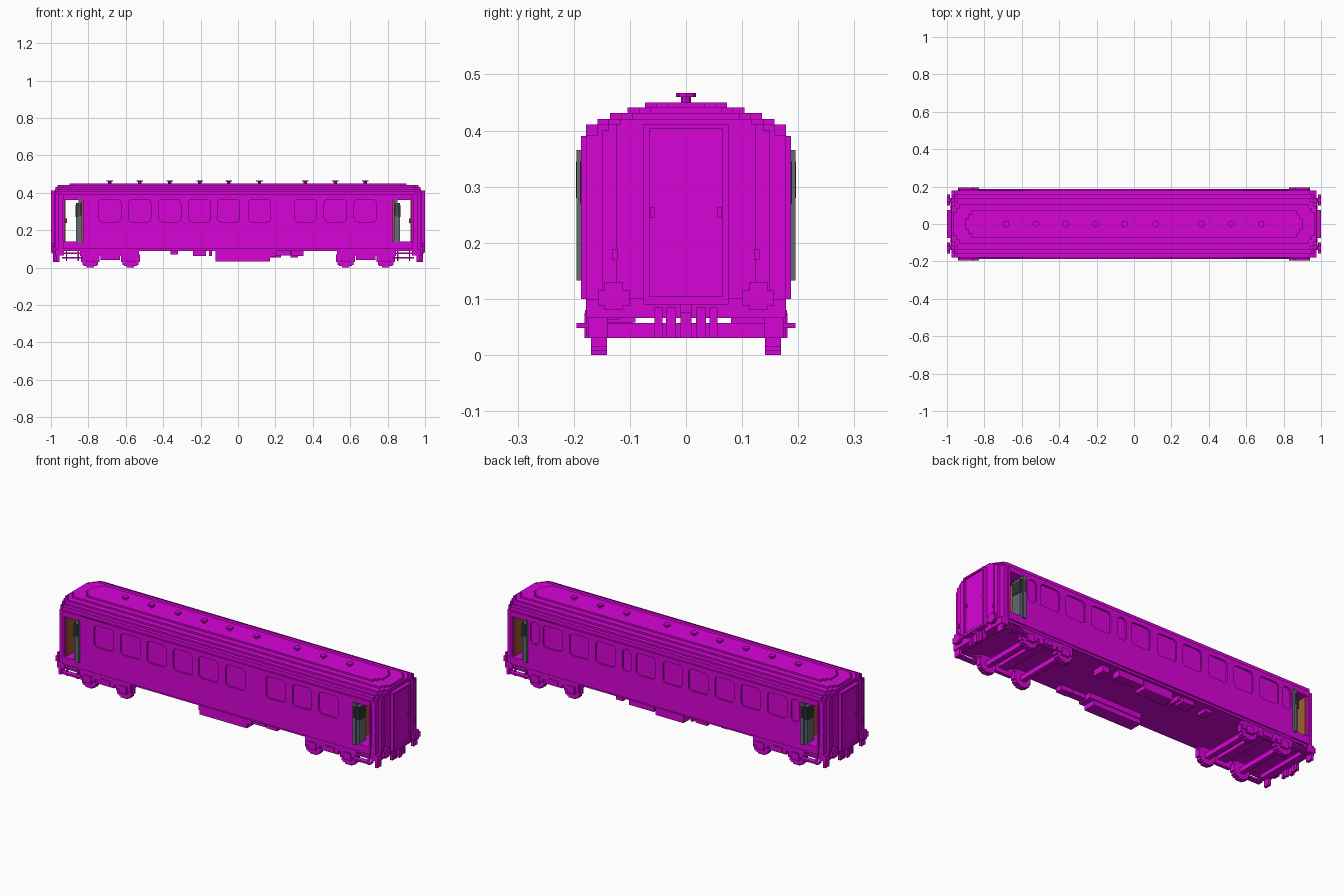
import bpy, bmesh, math
from mathutils import Matrix

if "Cube" in bpy.data.objects:
    bpy.data.objects.remove(bpy.data.objects["Cube"], do_unlink=True)


def material(name, rgb):
    m = bpy.data.materials.new(name)
    m.use_nodes = True
    m.diffuse_color = (*rgb, 1)
    b = m.node_tree.nodes["Principled BSDF"]
    b.inputs["Base Color"].default_value = (*rgb, 1)
    b.inputs["Roughness"].default_value = 0.8
    return m


MAGENTA = material("magenta", (0.69, 0.001, 0.69))
GREY = material("slate_grey", (0.13, 0.145, 0.17))
DARK = material("dark_glass", (0.03, 0.032, 0.035))
BROWN = material("wood_brown", (0.36, 0.11, 0.035))


def finish(name, me, mat):
    me.materials.clear()
    me.materials.append(mat)
    ob = bpy.data.objects.new(name, me)
    bpy.context.collection.objects.link(ob)
    return ob


def add_box(bm, x0, x1, y0, y1, z0, z1):
    size = Matrix.Diagonal((abs(x1 - x0), abs(y1 - y0), abs(z1 - z0), 1))
    mid = Matrix.Translation(((x0 + x1) / 2, (y0 + y1) / 2, (z0 + z1) / 2))
    bmesh.ops.create_cube(bm, size=1, matrix=mid @ size)


def from_bmesh(name, bm, mat):
    me = bpy.data.meshes.new(name)
    bm.to_mesh(me)
    bm.free()
    return finish(name, me, mat)


def boxes(name, items, mat=MAGENTA, mx=False, my=False):
    """One object from boxes (x0, x1, y0, y1, z0, z1), optionally mirrored."""
    bm = bmesh.new()
    for x0, x1, y0, y1, z0, z1 in items:
        for sx in ((1, -1) if mx else (1,)):
            for sy in ((1, -1) if my else (1,)):
                add_box(bm, sx * x0, sx * x1, sy * y0, sy * y1, z0, z1)
    return from_bmesh(name, bm, mat)


def rounded(x, w, z0, z1, r):
    """Outline of a rectangle with rounded corners."""
    pts = []
    for i, (sx, zc) in enumerate(((1, z1 - r), (-1, z1 - r), (-1, z0 + r), (1, z0 + r))):
        for k in range(4):
            a = math.radians(90 * i + 30 * k)
            pts.append((x + sx * (w / 2 - r) + r * math.cos(a), zc + r * math.sin(a)))
    return pts


def wall_panel(name, y, windows):
    """Side sheet with window holes: a filled 2D curve stood upright."""
    cu = bpy.data.curves.new(name, 'CURVE')
    cu.dimensions = '2D'
    cu.fill_mode = 'BOTH'
    cu.extrude = 0.0045
    outer = [(-0.83, 0.10), (0.83, 0.10), (0.83, 0.39), (-0.83, 0.39)]
    for pts in [outer] + [rounded(x, w, 0.245, 0.365, 0.02) for x, w in windows]:
        sp = cu.splines.new('POLY')
        sp.points.add(len(pts) - 1)
        for p, (px, pz) in zip(sp.points, pts):
            p.co = (px, pz, 0, 1)
        sp.use_cyclic_u = True
    tmp = bpy.data.objects.new(name, cu)
    me = bpy.data.meshes.new_from_object(tmp)
    bpy.data.objects.remove(tmp)
    bpy.data.curves.remove(cu)
    me.transform(Matrix.Translation((0, y, 0)) @ Matrix.Rotation(math.pi / 2, 4, 'X'))
    finish(name, me, MAGENTA)


# Window layout shared by both sides and by the roof vents
BAYS = [-0.685, -0.525, -0.365, -0.205, -0.05, 0.115, 0.36, 0.52, 0.68]
wide = [(x, 0.118) for x in BAYS]
wall_panel("right_side_wall", -0.1825, wide)
wall_panel("left_side_wall", 0.1825, wide + [(x, 0.052) for x in (-0.795, 0.23, 0.79)])

# Saloon core behind the windows, floor, and frames around the doorways
boxes("saloon", [(-0.83, 0.83, -0.178, 0.178, 0.10, 0.39)])
boxes("floor", [(-0.96, 0.96, -0.178, 0.178, 0.088, 0.10)])
boxes("doorway_sill_and_lintel", [(0.83, 0.935, -0.187, 0.187, 0.10, 0.14),
                                  (0.83, 0.935, -0.187, 0.187, 0.362, 0.39)], mx=True)
boxes("doorway_posts", [(0.927, 0.937, -0.187, 0.187, 0.14, 0.362)], mx=True)

# Stepped roof: each layer is three nested slabs, giving stepped corners
layers = [(0.178, 0.39, 0.411, 0.975), (0.158, 0.411, 0.421, 0.978),
          (0.135, 0.421, 0.431, 0.975), (0.104, 0.431, 0.441, 0.965),
          (0.073, 0.441, 0.45, 0.90)]
roof = []
for y, z0, z1, x in layers:
    for dx, dy in ((0, 0.04), (0.015, 0.02), (0.03, 0)):
        roof.append((-x + dx, x - dx, -y + dy, y - dy, z0, z1))
boxes("roof", roof)

# Roof vents: stem and cap
bm = bmesh.new()
for x in BAYS:
    for r, z0, z1 in ((0.009, 0.45, 0.46), (0.018, 0.46, 0.467)):
        bmesh.ops.create_cone(bm, cap_ends=True, segments=8, radius1=r, radius2=r, depth=z1 - z0,
                              matrix=Matrix.Translation((x, 0, (z0 + z1) / 2)))
from_bmesh("roof_vents", bm, MAGENTA)

# Rounded end walls, stepped in plan
boxes("end_walls", [(0.93, 0.96, -0.178, 0.178, 0.10, 0.392),
                    (0.95, 0.975, -0.15, 0.15, 0.10, 0.40),
                    (0.95, 0.98, -0.125, 0.125, 0.10, 0.411)], mx=True)

# Gangway: recessed door between projecting posts, lintel and sill
boxes("gangway_door", [(0.97, 0.992, -0.066, 0.066, 0.10, 0.405)], mx=True)
boxes("gangway_posts", [(0.97, 1.0, 0.065, 0.076, 0.104, 0.412)], mx=True, my=True)
boxes("gangway_sill_and_lintel", [(0.97, 1.0, -0.066, 0.066, 0.403, 0.412),
                                  (0.96, 1.0, -0.076, 0.076, 0.09, 0.104)], mx=True)
boxes("end_handles", [(0.98, 0.997, 0.055, 0.064, 0.245, 0.263),
                      (0.97, 0.985, 0.122, 0.131, 0.17, 0.189),
                      (0.913, 0.93, 0.055, 0.064, 0.24, 0.262)], mx=True, my=True)

# Wood lining of the vestibules
boxes("vestibule_lining", [(0.828, 0.836, -0.172, 0.172, 0.14, 0.362),
                           (0.921, 0.929, -0.172, 0.172, 0.14, 0.362)], BROWN, mx=True)

# Folded entrance doors: two grey leaves with dark glazing
boxes("entrance_doors", [(0.834, 0.852, 0.125, 0.195, 0.133, 0.365),
                         (0.852, 0.866, 0.125, 0.187, 0.14, 0.345)], GREY, mx=True, my=True)
boxes("door_glass", [(0.860, 0.869, 0.135, 0.1885, 0.27, 0.335),
                     (0.854, 0.863, 0.180, 0.1885, 0.27, 0.345),
                     (0.838, 0.847, 0.188, 0.1962, 0.28, 0.345)], DARK, mx=True, my=True)

# Entrance steps with hangers
boxes("entrance_steps", [(0.83, 0.94, 0.165, 0.195, 0.048, 0.057),
                         (0.84, 0.93, 0.165, 0.18, 0.072, 0.08),
                         (0.85, 0.857, 0.168, 0.178, 0.035, 0.09),
                         (0.913, 0.92, 0.168, 0.178, 0.035, 0.09)], mx=True, my=True)

# Headstock, buffers, coupling and hoses
boxes("headstock", [(0.93, 0.975, -0.178, 0.178, 0.066, 0.10)], mx=True)
boxes("headstock_brackets", [(0.955, 0.97, 0.14, 0.175, 0.03, 0.07)], mx=True, my=True)
boxes("buffers", [(0.96, 0.985, 0.115, 0.14, 0.085, 0.115),
                  (0.985, 1.0, 0.10, 0.157, 0.088, 0.115),
                  (0.985, 1.0, 0.113, 0.145, 0.08, 0.13)], mx=True, my=True)
boxes("coupling", [(0.96, 0.995, -0.01, 0.01, 0.075, 0.095),
                   (0.972, 0.99, -0.01, 0.01, 0.03, 0.075)], mx=True)
boxes("brake_hoses", [(0.965, 0.98, 0.018, 0.036, 0.03, 0.085),
                      (0.965, 0.98, 0.042, 0.056, 0.03, 0.085)], mx=True, my=True)

# Bogies: stepped wheels, axles and side frames
WHEELS = (0.575, 0.79)
steps = ((0.02, 0.05), (0.035, 0.042), (0.042, 0.035), (0.05, 0.02))
boxes("wheels", [(x - a, x + a, 0.141, 0.169, 0.05 - b, 0.05 + b)
                 for x in WHEELS for a, b in steps], mx=True, my=True)
boxes("axles", [(x - 0.013, x + 0.013, -0.145, 0.145, 0.03, 0.057) for x in WHEELS], mx=True)
frame = [(0.53, 0.845, 0.16, 0.176, 0.062, 0.09),
         (0.63, 0.735, 0.158, 0.176, 0.042, 0.065),
         (0.655, 0.71, 0.16, 0.181, 0.05, 0.075)]
for x in WHEELS:
    frame += [(x - 0.022, x + 0.022, 0.165, 0.181, 0.03, 0.07),
              (x - 0.045, x + 0.045, 0.165, 0.176, 0.045, 0.065)]
boxes("bogie_frames", frame, mx=True, my=True)
boxes("bogie_bolsters", [(0.655, 0.71, -0.165, 0.165, 0.068, 0.09)], mx=True)

# Equipment under the floor
boxes("battery_box", [(-0.12, 0.20, -0.17, -0.09, 0.058, 0.09),
                      (-0.12, 0.17, -0.165, -0.095, 0.032, 0.058),
                      (0.20, 0.28, -0.16, -0.12, 0.065, 0.09),
                      (0.285, 0.35, -0.16, -0.12, 0.062, 0.09)])
boxes("underfloor_gear", [(-0.36, -0.32, 0.09, 0.15, 0.07, 0.09),
                          (-0.24, -0.17, 0.10, 0.16, 0.062, 0.09),
                          (-0.155, -0.14, 0.10, 0.16, 0.062, 0.09),
                          (-0.10, 0.07, 0.10, 0.165, 0.042, 0.09),
                          (0.08, 0.23, 0.12, 0.165, 0.055, 0.09),
                          (0.28, 0.32, 0.08, 0.15, 0.055, 0.09)])
